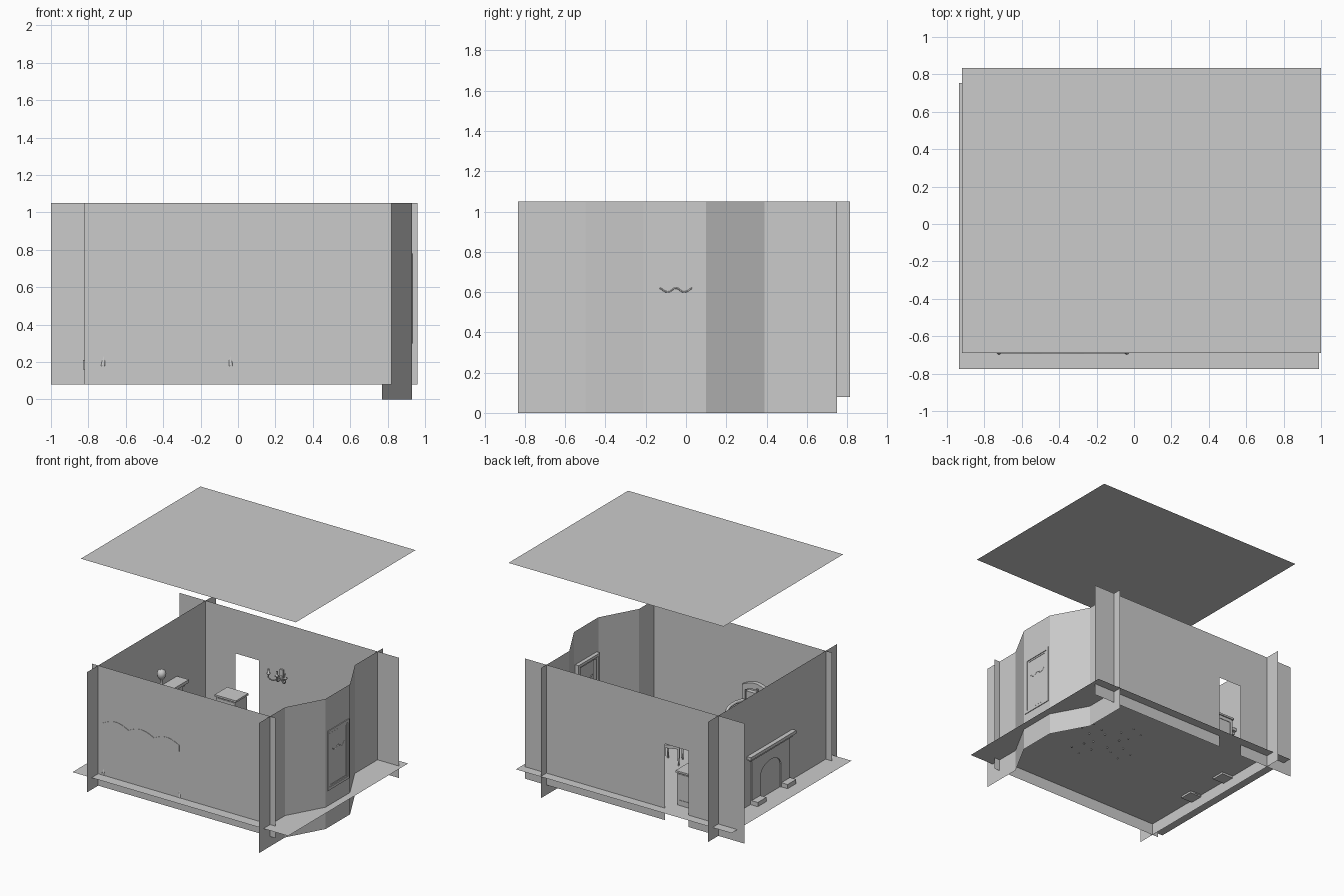
import bpy, bmesh, math
from mathutils import Vector

if "Cube" in bpy.data.objects:
    bpy.data.objects.remove(bpy.data.objects["Cube"])

def mesh_obj(name, bm, recalc=True):
    if recalc:
        bmesh.ops.recalc_face_normals(bm, faces=bm.faces)
    me = bpy.data.meshes.new(name)
    bm.to_mesh(me)
    bm.free()
    ob = bpy.data.objects.new(name, me)
    bpy.context.collection.objects.link(ob)
    return ob

def sheet(name, *quads):
    bm = bmesh.new()
    for q in quads:
        bm.faces.new([bm.verts.new(p) for p in q])
    bmesh.ops.remove_doubles(bm, verts=bm.verts, dist=1e-5)
    return mesh_obj(name, bm, False)

def box(name, x0, x1, y0, y1, z0, z1):
    bm = bmesh.new()
    bmesh.ops.create_cube(bm, size=1)
    for v in bm.verts:
        v.co = Vector(((x0 + x1) / 2 + v.co.x * (x1 - x0),
                       (y0 + y1) / 2 + v.co.y * (y1 - y0),
                       (z0 + z1) / 2 + v.co.z * (z1 - z0)))
    return mesh_obj(name, bm)

def slab(name, pts, offset):
    """Extrude a closed outline of 3D points along offset."""
    bm = bmesh.new()
    f = bm.faces.new([bm.verts.new(p) for p in pts])
    r = bmesh.ops.extrude_face_region(bm, geom=[f])
    bmesh.ops.translate(bm, vec=offset, verts=[v for v in r['geom'] if isinstance(v, bmesh.types.BMVert)])
    return mesh_obj(name, bm)

def turned(name, x, y, z, profile, n=12):
    """Lathe a list of (radius, height) about a vertical axis."""
    bm = bmesh.new()
    rings = [[bm.verts.new((x + r * math.cos(2 * math.pi * i / n), y + r * math.sin(2 * math.pi * i / n), z + h))
              for i in range(n)] for r, h in profile]
    for a, b in zip(rings, rings[1:]):
        for i in range(n):
            bm.faces.new((a[i], a[(i + 1) % n], b[(i + 1) % n], b[i]))
    bm.faces.new(rings[0])
    bm.faces.new(rings[-1])
    ob = mesh_obj(name, bm)
    for p in ob.data.polygons:
        p.use_smooth = len(p.vertices) == 4
    return ob

def tube(name, pts, r):
    cu = bpy.data.curves.new(name, 'CURVE')
    cu.dimensions = '3D'
    cu.bevel_depth, cu.bevel_resolution, cu.resolution_u = r, 1, 4
    sp = cu.splines.new('BEZIER')
    sp.bezier_points.add(len(pts) - 1)
    for b, p in zip(sp.bezier_points, pts):
        b.co = p
        b.handle_left_type = b.handle_right_type = 'AUTO'
    ob = bpy.data.objects.new(name, cu)
    bpy.context.collection.objects.link(ob)
    return ob

FLOOR, TOP, LOW = 0.176, 1.05, 0.08

# Floor and floating ceiling
sheet("floor", [(-.935, -.775, FLOOR), (.99, -.775, FLOOR), (.99, .755, FLOOR), (-.935, .755, FLOOR)])
sheet("ceiling", [(-.92, -.69, 1.87), (1, -.69, 1.87), (1, .835, 1.87), (-.92, .835, 1.87)])

# Walls: single sheets
def wall(name, *runs):
    return sheet(name, *[[(ax, ay, z0), (bx, by, z0), (bx, by, z1), (ax, ay, z1)]
                         for (ax, ay), (bx, by), z0, z1 in runs])
wall("front_wall", ((-.82, -.69), (.82, -.69), LOW, TOP))
wall("left_wall", ((-.765, -.835), (-.765, .815), LOW, TOP))
wall("back_wall", ((-1, .68), (-.5, .68), LOW, TOP), ((-.5, .68), (-.29, .68), .695, TOP),
     ((-.29, .68), (.96, .68), LOW, TOP))
bay = [(.77, -.835), (.77, -.5), (.93, -.21), (.93, .1), (.77, .39), (.77, .75)]
wall("bay_wall", *[(a, b, 0, TOP) for a, b in zip(bay, bay[1:])])

# Bay window: two nested frames and a swag
def frame(name, x0, x1, y0, y1, z0, z1, t):
    box(name + "_sill", x0, x1, y0, y1, z0, z0 + t)
    box(name + "_head", x0, x1, y0, y1, z1 - t, z1)
    box(name + "_jamb_a", x0, x1, y0, y0 + t, z0 + t, z1 - t)
    box(name + "_jamb_b", x0, x1, y1 - t, y1, z0 + t, z1 - t)
frame("window_outer", .90, .936, -.19, .085, .30, .78, .022)
frame("window_inner", .91, .933, -.165, .06, .325, .755, .012)
tube("window_swag", [(.928, -.13, .62), (.928, -.09, .60), (.928, -.05, .62), (.928, -.01, .60), (.928, .03, .62)], .004)

# Fireplace set into the left wall
FY = .025
arch = [(-.13 * math.cos(math.pi * i / 12), .36 + .09 * math.sin(math.pi * i / 12)) for i in range(13)]
outline = [(-.24, .17), (-.24, .54), (.24, .54), (.24, .17), (.13, .17)] + arch[::-1] + [(-.13, .17)]
slab("fireplace_surround", [(-.775, FY + a, z) for a, z in outline], (.08, 0, 0))
box("mantel_shelf", -.80, -.66, FY - .29, FY + .29, .555, .58)
box("mantel_moulding", -.785, -.675, FY - .265, FY + .265, .535, .555)
for s in (-1, 1):
    box("fireplace_column", -.775, -.675, FY + s * .19 - .04, FY + s * .19 + .04, .18, .535)
    box("column_base", -.83, -.66, FY + s * .19 - .055, FY + s * .19 + .055, .16, .21)
turned("mantel_globe_vase", -.70, FY, .58, [(.03, 0), (.03, .015), (.012, .03), (.012, .10), (.02, .11),
       (.032, .13), (.035, .15), (.028, .172), (.012, .182)])

# Settee with a humped back along the front wall
SX = -.38
hump = [(-.34 + .68 * i / 36, .60 + .035 * abs(math.sin(3 * math.pi * i / 36))) for i in range(37)]
slab("settee_crest_rail", [(SX + a, -.693, z) for a, z in hump] + [(SX + a, -.693, z - .05) for a, z in hump[::-1]],
     (0, .035, 0))
box("settee_back_panel", SX - .30, SX + .30, -.685, -.65, .38, .56)
box("settee_seat", SX - .33, SX + .33, -.685, -.45, .30, .37)
for s in (-1, 1):
    box("settee_back_post", SX + s * .33 - .012, SX + s * .33 + .012, -.692, -.665, .35, .60)
    tube("settee_arm", [(SX + s * .335, -.67, .47), (SX + s * .35, -.55, .475), (SX + s * .345, -.47, .45),
                        (SX + s * .335, -.47, .36)], .013)
    tube("settee_back_leg", [(SX + s * .325, -.66, .31), (SX + s * .335, -.675, .25), (SX + s * .342, -.688, .178)], .011)
    tube("settee_front_leg", [(SX + s * .32, -.47, .31), (SX + s * .335, -.455, .25), (SX + s * .33, -.455, .178)], .013)
    for k in (.1, .2):
        box("settee_spindle", SX + s * k - .006, SX + s * k + .006, -.69, -.645, .55, .60)

# Round table with turned legs
TX, TY = .33, .06
turned("table_top", TX, TY, .405, [(.15, 0), (.16, .008), (.16, .018), (.152, .024)], 24)
turned("table_apron", TX, TY, .375, [(.12, 0), (.12, .03)], 24)
for i in range(4):
    a = math.pi / 4 + i * math.pi / 2
    turned("table_leg", TX + .1 * math.cos(a), TY + .1 * math.sin(a), .17,
           [(.007, 0), (.01, .06), (.006, .07), (.013, .15), (.013, .21)], 8)

# Chairs around the table
def chair(cx, cy, facing):
    parts = [box("chair_seat", -.065, .065, -.065, .065, .31, .335)]
    for sx in (-1, 1):
        for sy in (-1, 1):
            parts.append(turned("chair_leg", sx * .055, sy * .055, .17, [(.006, 0), (.009, .1), (.009, .145)], 8))
        parts.append(box("chair_post", -.065, -.053, sx * .055 - .007, sx * .055 + .007, .335, .50))
    parts.append(box("chair_top_rail", -.068, -.05, -.067, .067, .48, .515))
    parts.append(box("chair_splat", -.063, -.055, -.022, .022, .335, .48))
    for p in parts:
        p.location = (cx, cy, 0)
        p.rotation_euler.z = facing

for ang in (20, 110, 200, 290):
    a = math.radians(ang)
    chair(TX + .22 * math.cos(a), TY + .22 * math.sin(a), a + math.pi)

# Small panelled cabinet beside the door
box("cabinet_body", -.50, -.33, .44, .58, FLOOR, .44)
box("cabinet_top", -.51, -.32, .43, .59, .44, .455)
for y in (.436, .577):
    for x0, x1, z0, z1 in ((-.5, -.48, .2, .43), (-.35, -.33, .2, .43), (-.48, -.35, .41, .43), (-.48, -.35, .2, .22)):
        box("cabinet_panel_trim", x0, x1, y, y + .007, z0, z1)

# Candle sconce on the back wall
LX, LZ = -.08, .63
box("sconce_plate", LX - .015, LX + .015, .668, .68, LZ - .04, LZ + .05)
for dx in (-.075, 0, .075):
    tube("sconce_arm", [(LX, .67, LZ), (LX + dx * .5, .63, LZ - .03), (LX + dx, .61, LZ - .01), (LX + dx, .61, LZ + .01)], .005)
    turned("sconce_candle", LX + dx, .61, LZ + .01, [(.006, 0), (.016, .01), (.016, .015), (.007, .016), (.007, .05)], 8)
